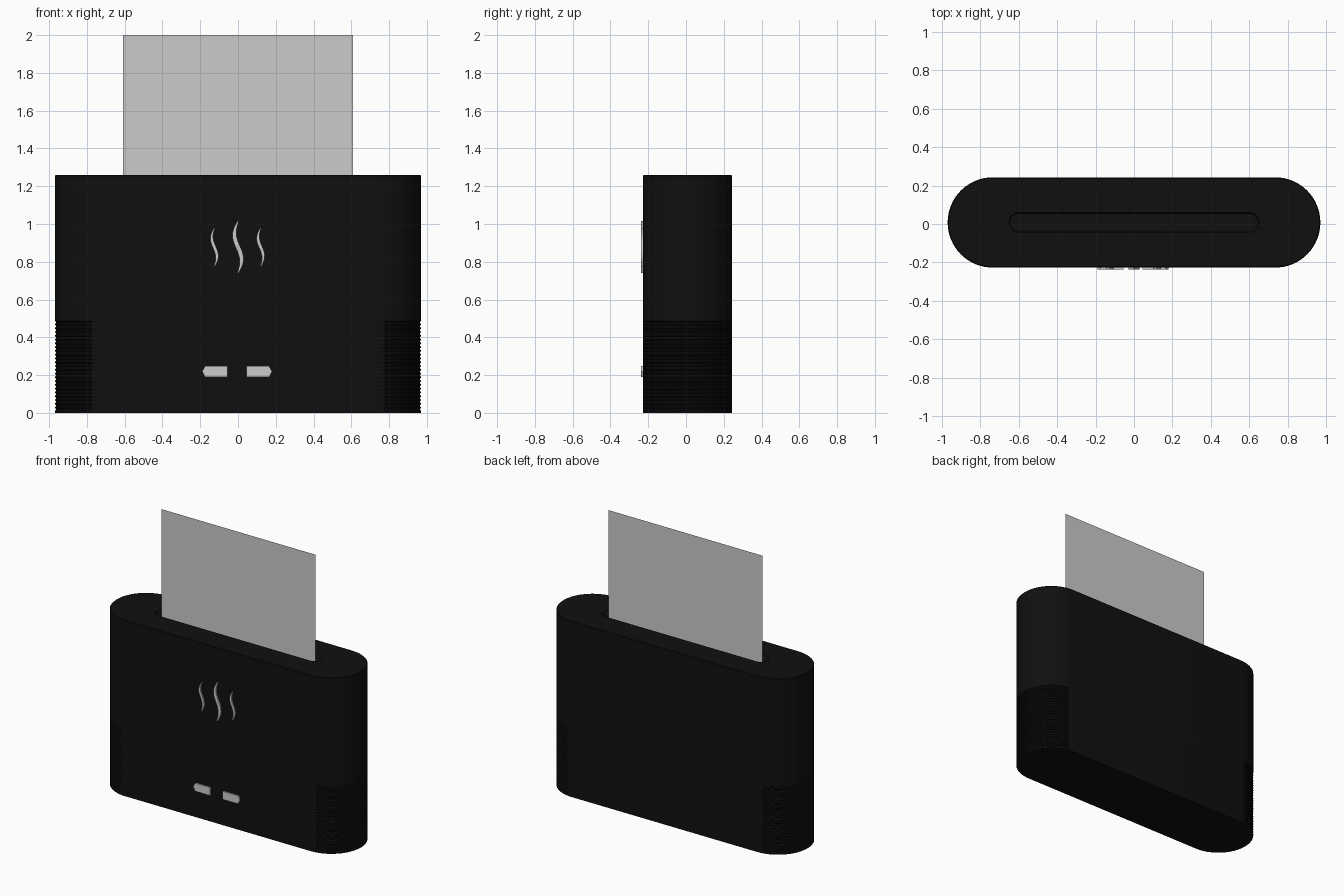
import bpy, bmesh, math

if "Cube" in bpy.data.objects:
    bpy.data.objects.remove(bpy.data.objects["Cube"])

BODY_Y = 0.008
FRONT = BODY_Y - 0.235


def material(name, color):
    m = bpy.data.materials.new(name)
    m.diffuse_color = color
    m.use_nodes = True
    m.node_tree.nodes["Principled BSDF"].inputs["Base Color"].default_value = m.diffuse_color
    return m


def finish(bm, name, mat=None, smooth=True):
    bmesh.ops.recalc_face_normals(bm, faces=bm.faces)
    me = bpy.data.meshes.new(name)
    bm.to_mesh(me)
    bm.free()
    ob = bpy.data.objects.new(name, me)
    bpy.context.collection.objects.link(ob)
    if mat:
        me.materials.append(mat)
    if smooth:
        bpy.ops.object.select_all(action='DESELECT')
        ob.select_set(True)
        bpy.context.view_layer.objects.active = ob
        bpy.ops.object.shade_smooth_by_angle(angle=math.radians(35))
    return ob


def stadium(bm, half, r, z, inset=0.0, n=32):
    # Capsule outline; inset pulls in the round ends only, for the ribs
    ring = []
    for side in (1, -1):
        for i in range(n + 1):
            a = -math.pi / 2 + math.pi * i / n
            rr = r - inset * min(1, 4 * math.cos(a))
            ring.append(bm.verts.new((side * (half + rr * math.cos(a)),
                                      BODY_Y + side * rr * math.sin(a), z)))
    return ring


black = material("black_plastic", (0.005, 0.005, 0.005, 1))

# Body: capsule loft with ribbed lower ends and a sunken slot in the top
half, r, pitch = 0.735, 0.235, 0.02
bm = bmesh.new()
rings = [stadium(bm, half, r, 0)]
for k in range(24):
    z = 0.01 + k * pitch
    for dz, inset in ((0.0, 0), (0.005, 0.006), (0.012, 0.006), (0.016, 0)):
        rings.append(stadium(bm, half, r, z + dz, inset))
for h, rad, z in ((half, r, 0.50), (half, r, 1.255), (half, r - 0.005, 1.26),
                  (0.60, 0.052, 1.26), (0.60, 0.045, 1.25), (0.60, 0.045, 1.05)):
    rings.append(stadium(bm, h, rad, z))
for a, b in zip(rings, rings[1:]):
    for i in range(len(a)):
        j = (i + 1) % len(a)
        bm.faces.new((a[i], a[j], b[j], b[i]))
bm.faces.new(rings[0])
bm.faces.new(rings[-1])
finish(bm, "body", black)

# Upright thin sheet standing in the slot
bm = bmesh.new()
bm.faces.new([bm.verts.new((x, BODY_Y, z)) for x, z in
              ((-0.61, 1.06), (0.61, 1.06), (0.61, 2.0), (-0.61, 2.0))])
finish(bm, "upright_sheet", smooth=False)


def extrude_front(bm, faces, depth):
    res = bmesh.ops.extrude_face_region(bm, geom=faces)
    bmesh.ops.translate(bm, vec=(0, -depth, 0),
                        verts=[v for v in res["geom"] if isinstance(v, bmesh.types.BMVert)])


# Steam waves: S-shaped ribbons tapering at both tips
def steam_wave(name, cx, z0, z1, amp, width):
    bm = bmesh.new()
    rows, n = [], 24
    for i in range(n + 1):
        t = i / n
        x = cx + amp * math.sin(2 * math.pi * t)
        w = 0.5 * width * (0.3 + 0.7 * math.sin(math.pi * t))
        z = z0 + (z1 - z0) * t
        rows.append([bm.verts.new((x + s * w, FRONT, z)) for s in (-1, 1)])
    faces = [bm.faces.new((a[0], a[1], b[1], b[0])) for a, b in zip(rows, rows[1:])]
    extrude_front(bm, faces, 0.01)
    finish(bm, name)


steam_wave("steam_left", -0.125, 0.775, 0.98, 0.014, 0.019)
steam_wave("steam_middle", 0.0, 0.74, 1.015, 0.019, 0.026)
steam_wave("steam_right", 0.12, 0.775, 0.98, 0.014, 0.019)

# Arrow-ended buttons
for name, s, a, b, c in (("button_left", -1, 0.055, 0.175, 0.19),
                         ("button_right", 1, 0.045, 0.165, 0.18)):
    bm = bmesh.new()
    f = bm.faces.new([bm.verts.new((s * x, FRONT, z)) for x, z in
                      ((a, 0.19), (b, 0.19), (c, 0.22), (b, 0.247), (a, 0.247))])
    extrude_front(bm, [f], 0.01)
    finish(bm, name, smooth=False)
